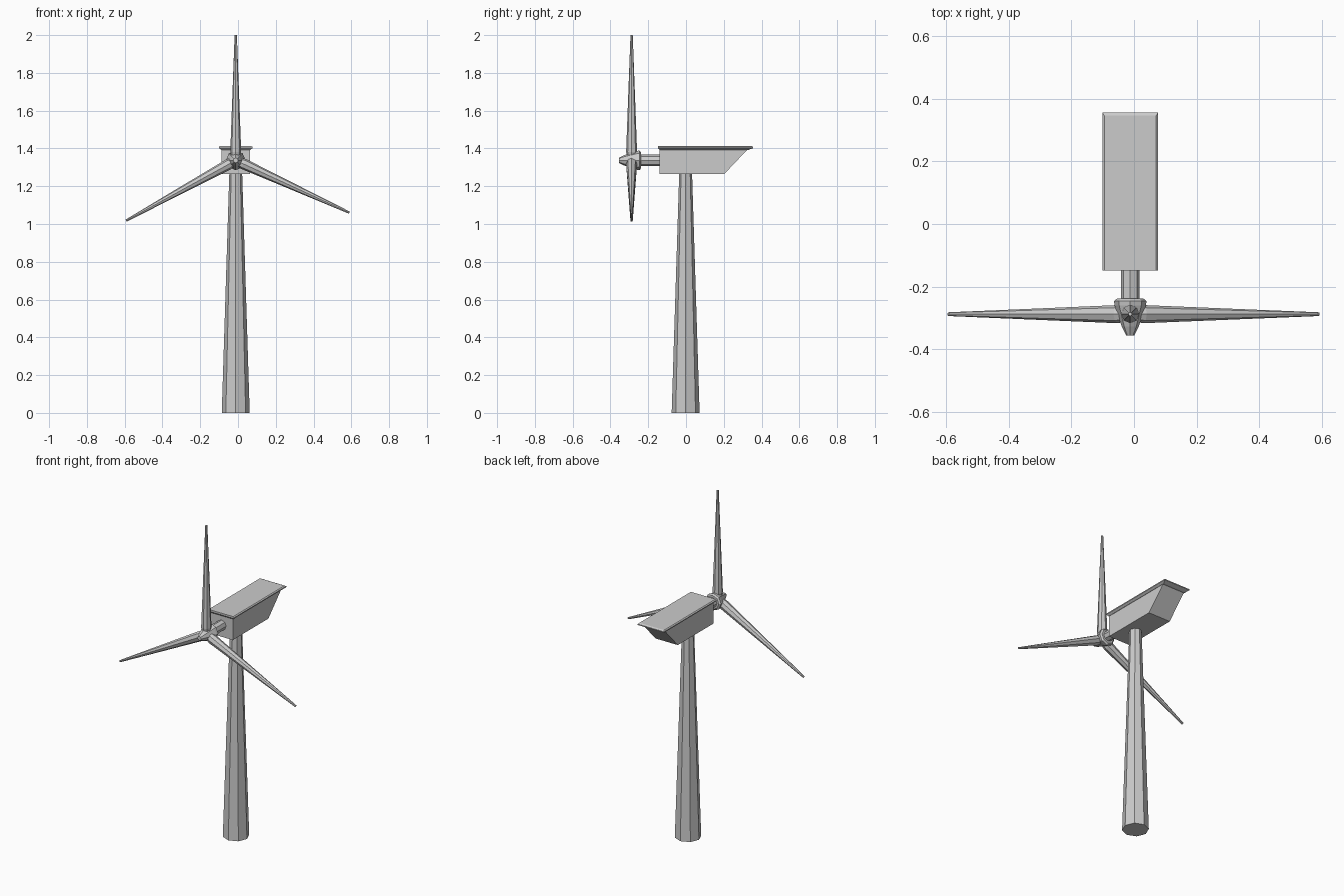
import bpy, bmesh, math
from mathutils import Matrix, Vector

if "Cube" in bpy.data.objects:
    bpy.data.objects.remove(bpy.data.objects["Cube"])

CX, HUB_Y, HUB_Z = -0.012, -0.288, 1.337


def make(name, rings, matrix=Matrix()):
    """Skin a list of equal-length point rings and cap both ends."""
    bm = bmesh.new()
    loops = [[bm.verts.new(matrix @ Vector(p)) for p in ring] for ring in rings]
    n = len(loops[0])
    for a, b in zip(loops, loops[1:]):
        for i in range(n):
            j = (i + 1) % n
            bm.faces.new((a[i], a[j], b[j], b[i]))
    bm.faces.new(loops[0])
    bm.faces.new(loops[-1])
    bmesh.ops.recalc_face_normals(bm, faces=bm.faces)
    mesh = bpy.data.meshes.new(name)
    bm.to_mesh(mesh)
    bm.free()
    obj = bpy.data.objects.new(name, mesh)
    bpy.context.collection.objects.link(obj)
    return obj


def turned(name, profile, matrix, sides=8):
    """Faceted round part from (radius, height) pairs along local z."""
    angles = [math.tau * i / sides for i in range(sides)]
    make(name, [[(r * math.cos(a), r * math.sin(a), h) for a in angles]
                for r, h in profile], matrix)


def rect(x, y0, y1, z):
    return [(CX - x, y0, z), (CX + x, y0, z), (CX + x, y1, z), (CX - x, y1, z)]


# Tapered tower
turned("tower", [(0.074, 0), (0.034, 1.27)], Matrix.Translation((CX, -0.002, 0)))

# Nacelle with sloping rear, and its overhanging roof
make("nacelle", [rect(0.075, -0.14, 0.203, 1.265), rect(0.075, -0.14, 0.328, 1.397)])
make("nacelle_roof", [rect(0.077, -0.14, 0.333, 1.393),
                      rect(0.089, -0.148, 0.356, 1.402),
                      rect(0.089, -0.148, 0.356, 1.408),
                      rect(0.083, -0.148, 0.346, 1.413)])

# Shaft and pointed hub, both pointing toward the front
forward = Matrix.Translation((CX, HUB_Y, HUB_Z)) @ Matrix.Rotation(math.pi / 2, 4, 'X')
turned("shaft", [(0.03, -0.16), (0.03, -0.03)], forward)
turned("hub", [(0.042, -0.05), (0.052, -0.042), (0.05, -0.028), (0.034, 0.02),
               (0.027, 0.04), (0.013, 0.068)], forward)

# Three tapered blades
for i, degrees in enumerate((0, 118.8, 245.3)):
    spin = (Matrix.Translation((CX, HUB_Y, HUB_Z))
            @ Matrix.Rotation(-math.radians(degrees), 4, 'Y'))
    turned(f"blade_{i + 1}", [(0.02, 0.0), (0.029, 0.045), (0.006, 0.663)], spin)
